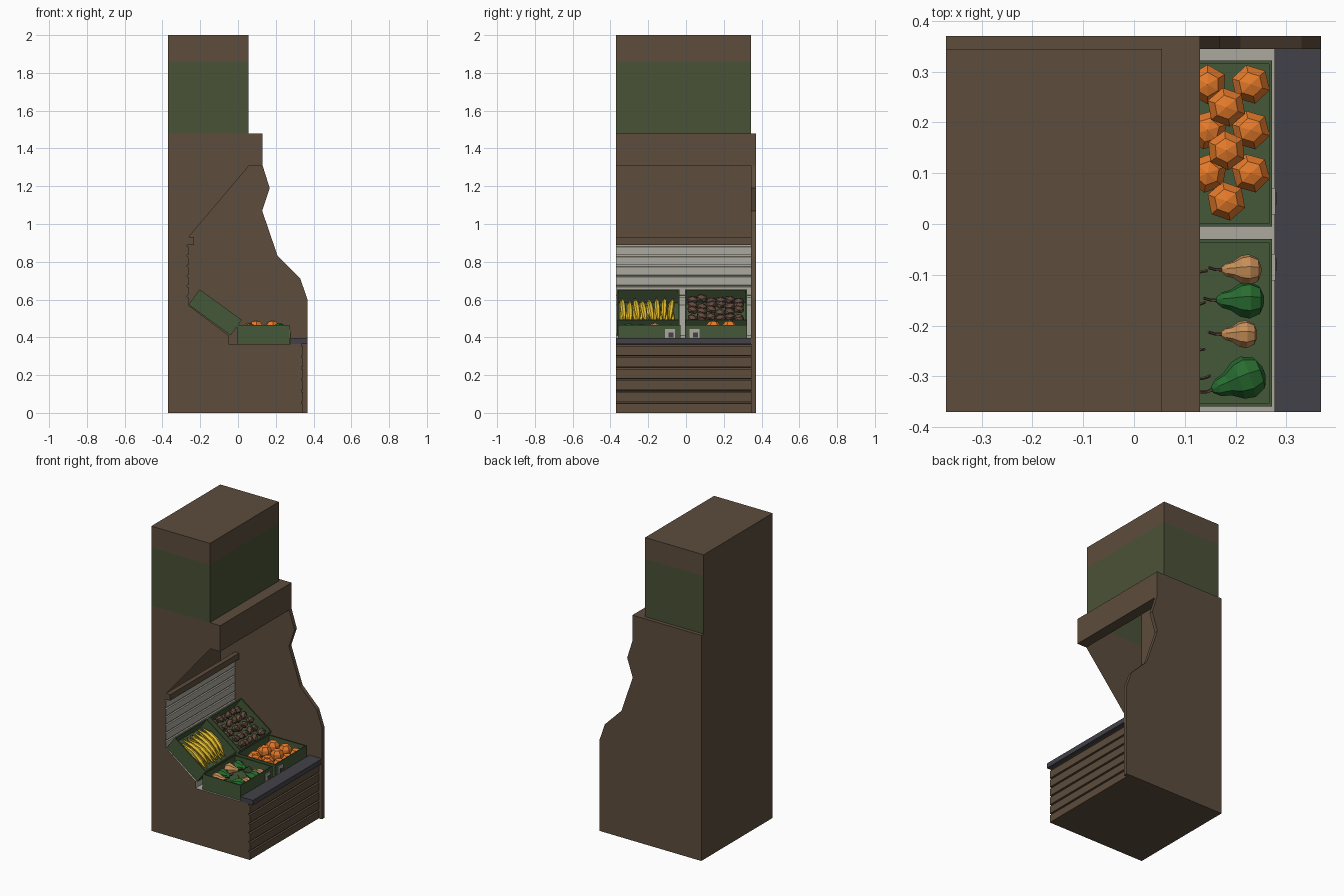
import bpy, bmesh, math, random
from mathutils import Matrix, Vector

if "Cube" in bpy.data.objects:
    bpy.data.objects.remove(bpy.data.objects["Cube"])

random.seed(4)


def mat(name, r, g, b):
    lin = [((c / 255 + 0.055) / 1.055) ** 2.4 for c in (r, g, b)]
    m = bpy.data.materials.new(name)
    m.diffuse_color = (*lin, 1)
    m.use_nodes = True
    m.node_tree.nodes["Principled BSDF"].inputs["Base Color"].default_value = m.diffuse_color
    return m


BROWN = mat("brown_wood", 93, 77, 61)
BAND = mat("dark_green_band", 74, 82, 54)
CRATE = mat("crate_green", 68, 88, 56)
COUNTER = mat("slate_counter", 66, 65, 72)
LIGHT = mat("pale_boards", 172, 170, 158)
YELLOW = mat("banana_yellow", 228, 190, 45)
ORANGE = mat("orange_peel", 228, 122, 42)
TAN = mat("tan_squash", 198, 142, 88)
VEG = mat("squash_green", 40, 108, 48)
POTATO = mat("potato_brown", 100, 76, 62)


def finish(name, bm, mats, matrix=Matrix()):
    me = bpy.data.meshes.new(name)
    bm.to_mesh(me)
    bm.free()
    for m in mats:
        me.materials.append(m)
    ob = bpy.data.objects.new(name, me)
    ob.matrix_world = matrix
    bpy.context.collection.objects.link(ob)
    return ob


def prism(name, edges, y0, y1, mats, back=True, cap=0):
    """edges: (x, z, material index of the edge that follows, None = open)."""
    bm = bmesh.new()
    a = [bm.verts.new((e[0], y0, e[1])) for e in edges]
    b = [bm.verts.new((e[0], y1, e[1])) for e in edges]
    bm.faces.new(a).material_index = cap
    if back:
        bm.faces.new(b[::-1]).material_index = cap
    for i, e in enumerate(edges):
        j = (i + 1) % len(edges)
        if e[2] is not None:
            bm.faces.new((a[i], b[i], b[j], a[j])).material_index = e[2]
    return finish(name, bm, mats)


def box(name, lo, hi, m):
    x0, z0, x1, z1 = lo[0], lo[2], hi[0], hi[2]
    return prism(name, [(x0, z0, 0), (x1, z0, 0), (x1, z1, 0), (x0, z1, 0)], lo[1], hi[1], [m])


def boards(x, z0, z1, n, depth, m):
    """Stepped edge of stacked horizontal boards."""
    out, p = [], (z1 - z0) / n
    for i in range(n):
        z = z0 + i * p
        out += [(x, z, m), (x, z + 0.8 * p, m), (x - depth, z + 0.84 * p, m), (x - depth, z + 0.97 * p, m)]
    return out


# Hollow stall body, open under the hood
body = [(-0.37, 0, 0)] + boards(0.345, 0, 0.365, 6, 0.01, 0)
body += [(0.34, 0.365, 1), (-0.05, 0.365, 1), (-0.05, 0.41, 1)]
body += boards(-0.262, 0.57, 0.89, 6, 0.008, 1)
body += [(-0.262, 0.89, 1), (-0.262, 0.93, None), (0.06, 1.31, 0), (0.13, 1.31, 0), (0.13, 1.48, 0),
         (0.055, 1.48, None), (-0.37, 1.48, 0)]
prism("stall_body", body, -0.37, 0.345, [BROWN, LIGHT], back=False)

# Upper cabinet with green band on three sides
prism("green_band", [(-0.37, 1.48, None), (0.055, 1.48, 0), (0.055, 1.86, None), (-0.37, 1.86, 1)],
      -0.37, 0.345, [BAND, BROWN])
prism("cabinet_top", [(-0.37, 1.86, None), (0.055, 1.86, 0), (0.055, 2, 0), (-0.37, 2, 0)],
      -0.37, 0.345, [BROWN])

# Shaped end panel
panel = [(-0.37, 0), (0.368, 0), (0.368, 0.6), (0.33, 0.71), (0.21, 0.83), (0.128, 1.07),
         (0.168, 1.19), (0.13, 1.31), (0.13, 1.48), (-0.37, 1.48)]
prism("end_panel", [(x, z, 0) for x, z in panel], 0.345, 0.37, [BROWN])

# Counter, rail above the pale boards
box("counter", (0.277, -0.37, 0.365), (0.368, 0.345, 0.397), COUNTER)
box("board_rail", (-0.264, -0.37, 0.89), (-0.234, 0.345, 0.93), BROWN)


# Crates
def crate(name, matrix, width):
    bm = bmesh.new()
    bmesh.ops.create_cube(bm, size=1, matrix=Matrix.Translation((0.138, width / 2, 0.05))
                          @ Matrix.Diagonal((0.276, width, 0.1, 1)))
    bm.normal_update()
    top = max(bm.faces, key=lambda f: f.calc_center_median().z)
    bmesh.ops.inset_region(bm, faces=[top], thickness=0.009)
    ext = bmesh.ops.extrude_discrete_faces(bm, faces=[top])["faces"]
    bmesh.ops.translate(bm, verts=ext[0].verts[:], vec=(0, 0, -0.085))
    bmesh.ops.recalc_face_normals(bm, faces=bm.faces[:])
    finish(name, bm, [CRATE], matrix)


def rear(y):
    return Matrix.Translation((-0.262, y, 0.573)) @ Matrix.Rotation(math.radians(36), 4, 'Y')


def front(y):
    return Matrix.Translation((-0.004, y, 0.366))


crate("front_crate_squash", front(-0.36), 0.33)
crate("front_crate_oranges", front(-0.005), 0.327)
crate("rear_crate_bananas", rear(-0.365), 0.33)
crate("rear_crate_potatoes", rear(-0.005), 0.327)

# Price tags with dark strips
for y in (-0.085, 0.045):
    box("price_tag", (0.272, y - 0.026, 0.397), (0.279, y + 0.026, 0.443), LIGHT)
    box("price_tag_strip", (0.279, y - 0.008, 0.4), (0.281, y + 0.018, 0.425), COUNTER)


def tube(bm, path, radii, sides, index=0):
    """Loft rings along a path."""
    rings = []
    for i, p in enumerate(path):
        d = (path[min(i + 1, len(path) - 1)] - path[max(i - 1, 0)]).normalized()
        u = d.cross(Vector((0.1, 0.2, 1))).normalized()
        v = d.cross(u)
        rings.append([bm.verts.new(p + radii[i] * (u * math.cos(a) + v * math.sin(a)))
                      for a in (2 * math.pi * k / sides for k in range(sides))])
    new = [bm.faces.new(rings[0][::-1]), bm.faces.new(rings[-1])]
    for r, s in zip(rings, rings[1:]):
        for k in range(sides):
            j = (k + 1) % sides
            new.append(bm.faces.new((r[k], r[j], s[j], s[k])))
    for f in new:
        f.material_index = index


# Bananas, with dark tips
bm = bmesh.new()
for layer, n, z in ((0, 9, 0.035), (1, 8, 0.062)):
    for i in range(n):
        y = 0.032 + i * 0.255 / (n - 1)
        lean, bow = random.uniform(-0.02, 0.03), random.uniform(0.012, 0.03)
        x0 = 0.03 + random.uniform(-0.006, 0.02)
        path = [Vector((x0 + 0.2 * t, min(max(y + lean * (t - 0.5), 0.024), 0.306),
                        z + bow * math.sin(math.pi * t) - 0.006)) for t in (0, 0.1, 0.25, 0.5, 0.75, 0.93, 1)]
        tube(bm, path, [0.005, 0.007, 0.014, 0.016, 0.014, 0.007, 0.003], 6)
        tube(bm, [path[0] - Vector((0.008, 0, 0.002)), path[0]], [0.004, 0.005], 5, 1)
finish("bananas", bm, [YELLOW, POTATO], rear(-0.365))

# Potatoes
bm = bmesh.new()
for i in range(5):
    for j in range(6):
        c = Vector((0.038 + i * 0.05, 0.04 + j * 0.049, 0.052 + random.uniform(-0.008, 0.018)))
        rot = Matrix.Rotation(random.uniform(-0.5, 0.5), 4, 'Z') @ Matrix.Rotation(random.uniform(-0.3, 0.3), 4, 'X')
        bmesh.ops.create_icosphere(bm, subdivisions=1, radius=0.027,
                                   matrix=Matrix.Translation(c) @ rot @ Matrix.Diagonal((0.9, 1.2, 0.85, 1)))
finish("potatoes", bm, [POTATO], rear(-0.005))

# Oranges in two layers
bm = bmesh.new()
spots = [(x, y, 0.415) for x in (0.05, 0.145, 0.23) for y in (0.275, 0.185, 0.1)]
spots += [(x, y, 0.45) for x in (0.095, 0.182) for y in (0.23, 0.145)]
spots += [(0.182, 0.045, 0.42), (0.095, 0.05, 0.42)]
for s in spots:
    bmesh.ops.create_uvsphere(bm, u_segments=6, v_segments=5, radius=0.041,
                              matrix=Matrix.Translation(s) @ Matrix.Rotation(random.uniform(-0.3, 0.3), 4, 'Z'))
finish("oranges", bm, [ORANGE])

# Squash: pear-shaped lofts with thin curved stems
bm = bmesh.new()
#        x end,  y,     z,     radius, turn, colour
squash = [(0.25, -0.09, 0.425, 0.031, 0, 0), (0.255, -0.15, 0.425, 0.037, 0, 1),
          (0.242, -0.217, 0.42, 0.028, 0, 0), (0.255, -0.29, 0.43, 0.043, 0.35, 1),
          (0.03, -0.08, 0.43, 0.036, 3.0, 1), (0.025, -0.165, 0.44, 0.036, 3.2, 0),
          (0.03, -0.235, 0.435, 0.034, 3.0, 1), (0.035, -0.31, 0.435, 0.036, 3.2, 0)]
for x, y, z, r, turn, c in squash:
    d = Vector((-math.cos(turn), -math.sin(turn), 0.1))
    start, size = Vector((x, y, z)), 2.5 * r
    tube(bm, [start + d * size * t for t in (0, 0.08, 0.3, 0.5, 0.7, 0.88, 1)],
         [r * k for k in (0.3, 0.75, 1, 0.9, 0.55, 0.42, 0.15)], 8, c)
    tip = start + d * size
    tube(bm, [tip - d * 0.005, tip + d * 0.012 + Vector((0, 0, 0.004)), tip + d * 0.025 + Vector((0, 0.004, 0.014))],
         [0.004, 0.003, 0.003], 5, 2)
finish("squash", bm, [TAN, VEG, POTATO])
